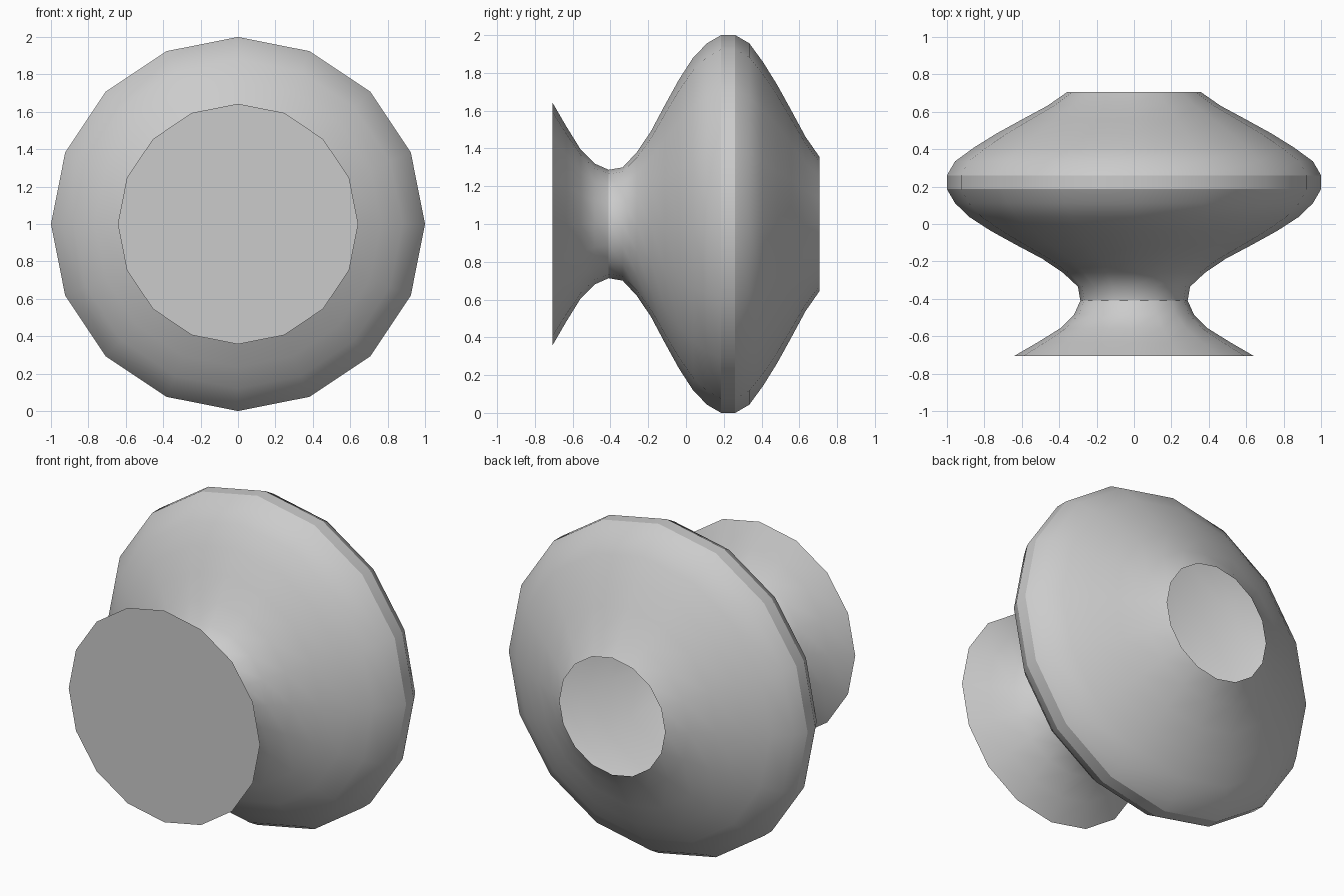
import bpy, bmesh
from math import sin, cos, tau

if "Cube" in bpy.data.objects:
    bpy.data.objects.remove(bpy.data.objects["Cube"])

SIDES = 16
FRONT, BACK = -0.707, 0.707
# Radii at even steps from the flared base to the open knob end
RADII = [0.643, 0.515, 0.395, 0.32, 0.287, 0.30, 0.38, 0.49, 0.63, 0.765,
         0.88, 0.957, 1.0, 1.0, 0.957, 0.855, 0.735, 0.6, 0.462, 0.355]
CREASES = (0, 4, 12, 13)  # rings with a hard edge: base rim, neck, knob band

# Plain grey finish
grey = bpy.data.materials.new("light_grey")
grey.use_nodes = True
colour = (0.6, 0.6, 0.6, 1)
grey.diffuse_color = colour
grey.node_tree.nodes["Principled BSDF"].inputs["Base Color"].default_value = colour

# Turned shell: one ring of vertices per radius
bm = bmesh.new()
step = (BACK - FRONT) / (len(RADII) - 1)
rings = []
for k, r in enumerate(RADII):
    rings.append([bm.verts.new((r * sin(tau * i / SIDES), FRONT + k * step,
                                1 + r * cos(tau * i / SIDES)))
                  for i in range(SIDES)])
for a, b in zip(rings, rings[1:]):
    for i in range(SIDES):
        j = (i + 1) % SIDES
        bm.faces.new((a[i], b[i], b[j], a[j])).smooth = True

# Flat disc closing the base; the knob end stays open
bm.faces.new(rings[0])
bm.normal_update()

# Hard edges around the creased rings
for k in CREASES:
    for i in range(SIDES):
        bm.edges.get((rings[k][i], rings[k][(i + 1) % SIDES])).smooth = False

mesh = bpy.data.meshes.new("knob")
bm.to_mesh(mesh)
bm.free()
mesh.materials.append(grey)
knob = bpy.data.objects.new("knob", mesh)
bpy.context.collection.objects.link(knob)
